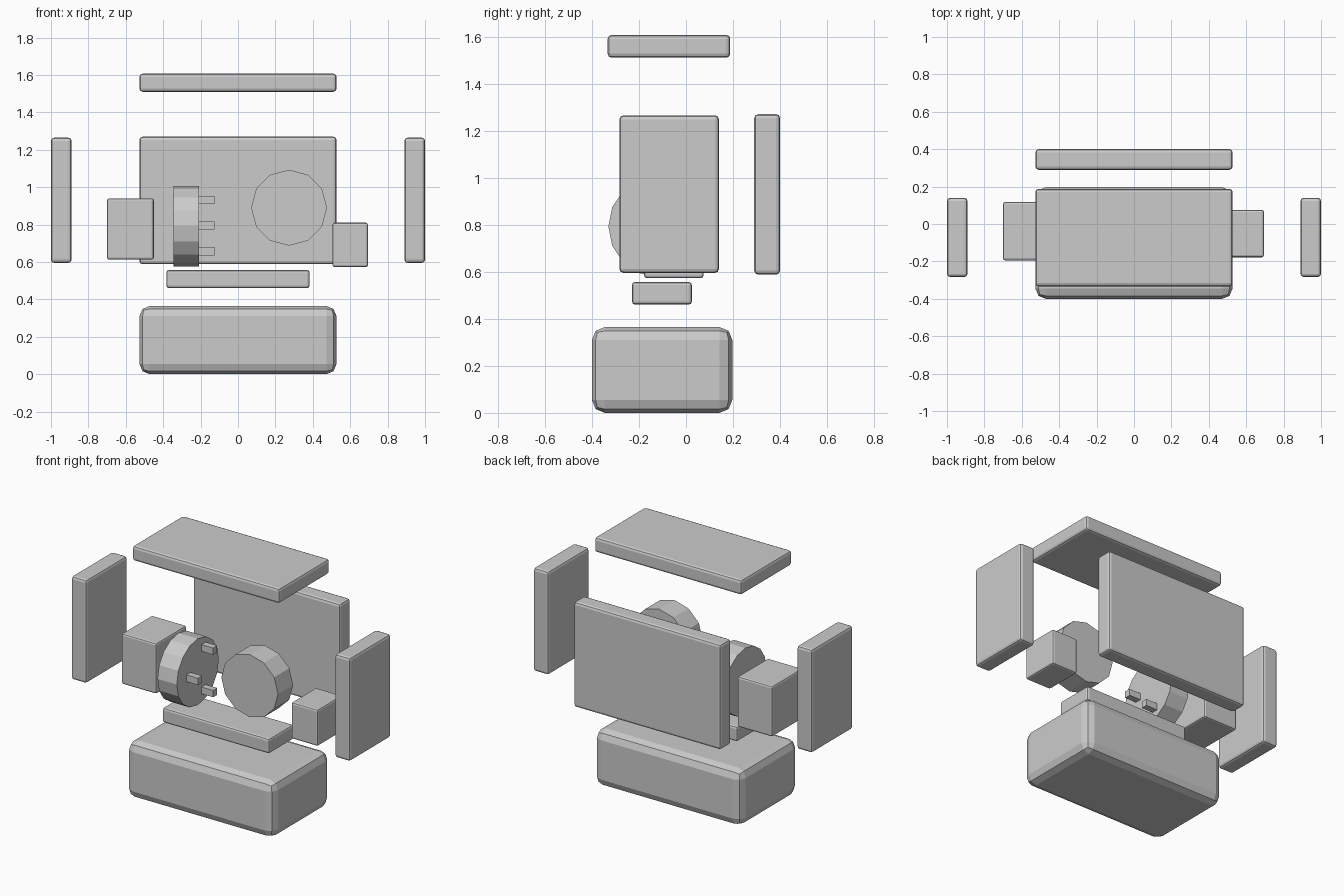
import bpy
from math import pi

if "Cube" in bpy.data.objects:
    bpy.data.objects.remove(bpy.data.objects["Cube"])


def box(name, x, y, z, bevel=0.0):
    """Box from (min, max) ranges, with an optional rounded edge."""
    ranges = (x, y, z)
    bpy.ops.mesh.primitive_cube_add(size=1, location=[(a + b) / 2 for a, b in ranges])
    ob = bpy.context.object
    ob.name = name
    ob.scale = [b - a for a, b in ranges]
    bpy.ops.object.transform_apply(location=False, rotation=False, scale=True)
    if bevel:
        mod = ob.modifiers.new("rounded_edges", 'BEVEL')
        mod.width = bevel
        mod.segments = 2
    return ob


def disc(name, sides, radius, depth, location, rotation):
    bpy.ops.mesh.primitive_cylinder_add(vertices=sides, radius=radius, depth=depth,
                                        location=location, rotation=rotation)
    bpy.context.object.name = name


W = (-0.527, 0.527)

# Outer shell, pulled apart
box("base", W, (-0.40, 0.197), (0, 0.365), 0.055)
box("top_panel", W, (-0.333, 0.188), (1.51, 1.607), 0.017)
box("back_panel", W, (0.29, 0.40), (0.588, 1.27), 0.017)
for side, x in (("left", (-1.0, -0.89)), ("right", (0.89, 1.0))):
    box(side + "_panel", x, (-0.283, 0.14), (0.595, 1.265), 0.017)

# Inner blocks
box("inner_plate", (-0.383, 0.383), (-0.23, 0.025), (0.46, 0.557), 0.014)
box("left_block", (-0.70, -0.45), (-0.195, 0.118), (0.612, 0.94), 0.012)
box("right_block", (0.505, 0.695), (-0.178, 0.075), (0.573, 0.81), 0.012)

# Front-facing round part
disc("front_disc", 12, 0.203, 0.155, (0.273, -0.193, 0.89), (pi / 2, 0, 0))

# Side-facing disc with three pins
disc("pin_disc", 16, 0.215, 0.138, (-0.277, -0.115, 0.792), (0, pi / 2, 0))
for i, (y, z) in enumerate(((-0.055, 0.932), (-0.21, 0.795), (-0.055, 0.657))):
    box(f"pin_{i + 1}", (-0.215, -0.125), (y - 0.021, y + 0.021), (z - 0.022, z + 0.022))
